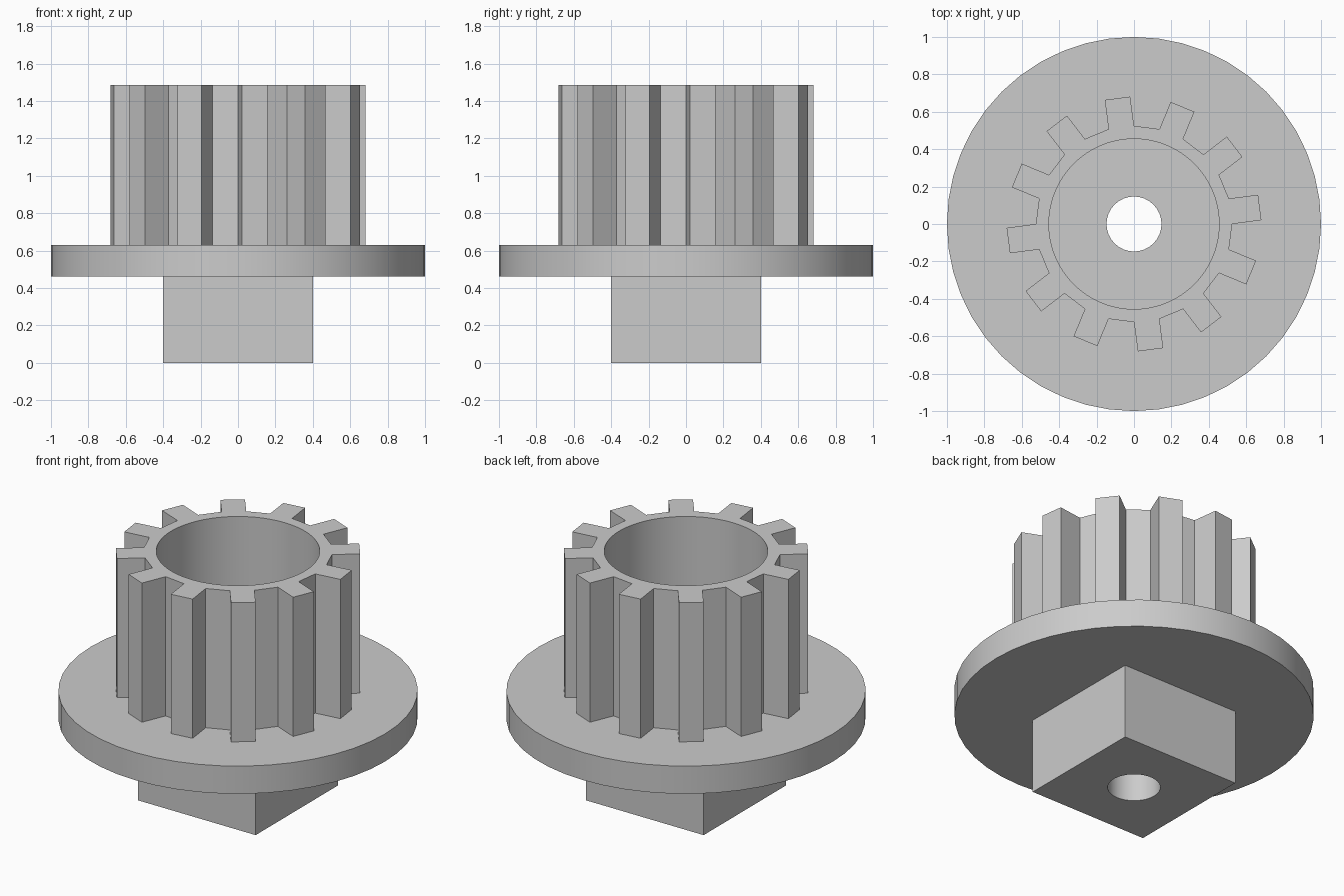
import bpy
import bmesh
from math import sin, cos, pi, radians

cube = bpy.data.objects.get("Cube")
if cube:
    bpy.data.objects.remove(cube, do_unlink=True)

# Plain grey
GREY = (0.6, 0.6, 0.6, 1.0)
grey = bpy.data.materials.new("plain_grey")
grey.use_nodes = True
grey.diffuse_color = GREY
grey.node_tree.nodes["Principled BSDF"].inputs["Base Color"].default_value = GREY


def circle(radius, sides):
    return [(radius * cos(2 * pi * i / sides), radius * sin(2 * pi * i / sides))
            for i in range(sides)]


def gear_outline(teeth, root, tip):
    """Straight-sided teeth, each as wide at the root as the gap beside it."""
    pitch = 2 * pi / teeth
    half_width = root * sin(pitch / 4)
    points = []
    for i in range(teeth):
        a = (i + 0.25) * pitch
        for r, side in ((root * cos(pitch / 4), -1), (tip, -1),
                        (tip, 1), (root * cos(pitch / 4), 1)):
            w = side * half_width
            points.append((r * cos(a) - w * sin(a), r * sin(a) + w * cos(a)))
    return points


def plate(name, outline, hole, bottom, top):
    """Extrude an outline with a hole through it between two heights."""
    curve = bpy.data.curves.new(name, "CURVE")
    curve.dimensions = "2D"
    curve.fill_mode = "BOTH"
    curve.extrude = (top - bottom) / 2
    for loop in (outline, hole):
        spline = curve.splines.new("POLY")
        spline.points.add(len(loop) - 1)
        for point, (x, y) in zip(spline.points, loop):
            point.co = (x, y, 0, 1)
        spline.use_cyclic_u = True
    obj = bpy.data.objects.new(name, curve)
    bpy.context.collection.objects.link(obj)
    bpy.ops.object.select_all(action="DESELECT")
    obj.select_set(True)
    bpy.context.view_layer.objects.active = obj
    bpy.ops.object.convert(target="MESH")
    obj = bpy.context.object

    bm = bmesh.new()
    bm.from_mesh(obj.data)
    bmesh.ops.remove_doubles(bm, verts=bm.verts, dist=0.0001)
    bmesh.ops.translate(bm, verts=bm.verts, vec=(0, 0, (top + bottom) / 2))
    bmesh.ops.recalc_face_normals(bm, faces=bm.faces)
    bm.to_mesh(obj.data)
    bm.free()
    obj.data.materials.clear()
    obj.data.materials.append(grey)
    bpy.ops.object.shade_smooth_by_angle(angle=radians(20))
    return obj


shaft_hole = circle(0.147, 32)
square = [(-0.4, -0.4), (0.4, -0.4), (0.4, 0.4), (-0.4, 0.4)]

# Square drive foot, round flange and hollow toothed barrel
plate("square_foot", square, shaft_hole, 0.0, 0.46)
plate("round_flange", circle(1.0, 48), shaft_hole, 0.46, 0.63)
plate("toothed_barrel", gear_outline(12, 0.525, 0.678), circle(0.455, 96), 0.63, 1.485)
